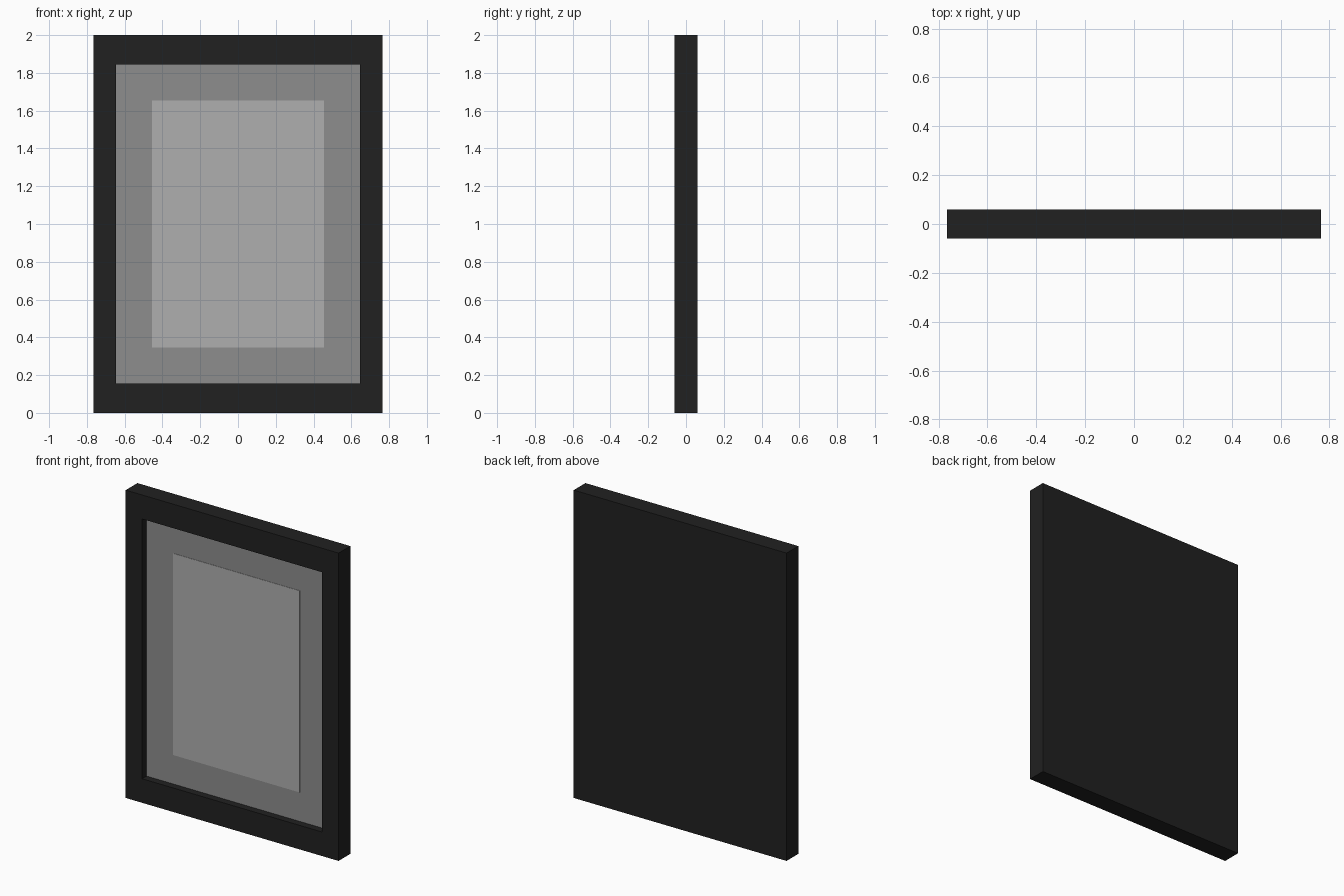
import bpy, bmesh

if "Cube" in bpy.data.objects:
    bpy.data.objects.remove(bpy.data.objects["Cube"])

MID_Z = 1.0
FRONT, BACK = -0.06, 0.06
MAT_Y = -0.014          # face of the mat inside the recess
ART_Y = -0.016          # face of the picture sheet


def material(name, v):
    m = bpy.data.materials.new(name)
    m.diffuse_color = (v, v, v, 1)
    m.use_nodes = True
    m.node_tree.nodes["Principled BSDF"].inputs["Base Color"].default_value = m.diffuse_color
    return m


def ring(bm, hx, hz, y):
    return [bm.verts.new((sx * hx, y, MID_Z + sz * hz))
            for sx, sz in ((-1, -1), (1, -1), (1, 1), (-1, 1))]


def stepped_panel(name, profile, mat):
    """Rectangular rings (half width, half height, y) joined in order, capped at both ends."""
    bm = bmesh.new()
    rings = [ring(bm, *p) for p in profile]
    for a, b in zip(rings, rings[1:]):
        for i in range(4):
            j = (i + 1) % 4
            bm.faces.new((a[i], a[j], b[j], b[i]))
    bm.faces.new(rings[0])
    bm.faces.new(rings[-1])
    bmesh.ops.recalc_face_normals(bm, faces=bm.faces)
    mesh = bpy.data.meshes.new(name)
    bm.to_mesh(mesh)
    bm.free()
    mesh.materials.append(mat)
    ob = bpy.data.objects.new(name, mesh)
    bpy.context.collection.objects.link(ob)
    return ob


# Outer frame: closed back, recessed front
stepped_panel("frame", [(0.765, 1.0, BACK), (0.765, 1.0, FRONT),
                        (0.647, 0.844, FRONT), (0.647, 0.844, MAT_Y + 0.002)],
              material("dark_frame", 0.015))

# Mat board filling the recess floor
stepped_panel("mat_board", [(0.647, 0.844, MAT_Y + 0.002), (0.647, 0.844, MAT_Y)],
              material("mid_grey", 0.27))

# Picture sheet laid on the mat
stepped_panel("picture", [(0.455, 0.655, MAT_Y), (0.455, 0.655, ART_Y)],
              material("light_grey", 0.43))
